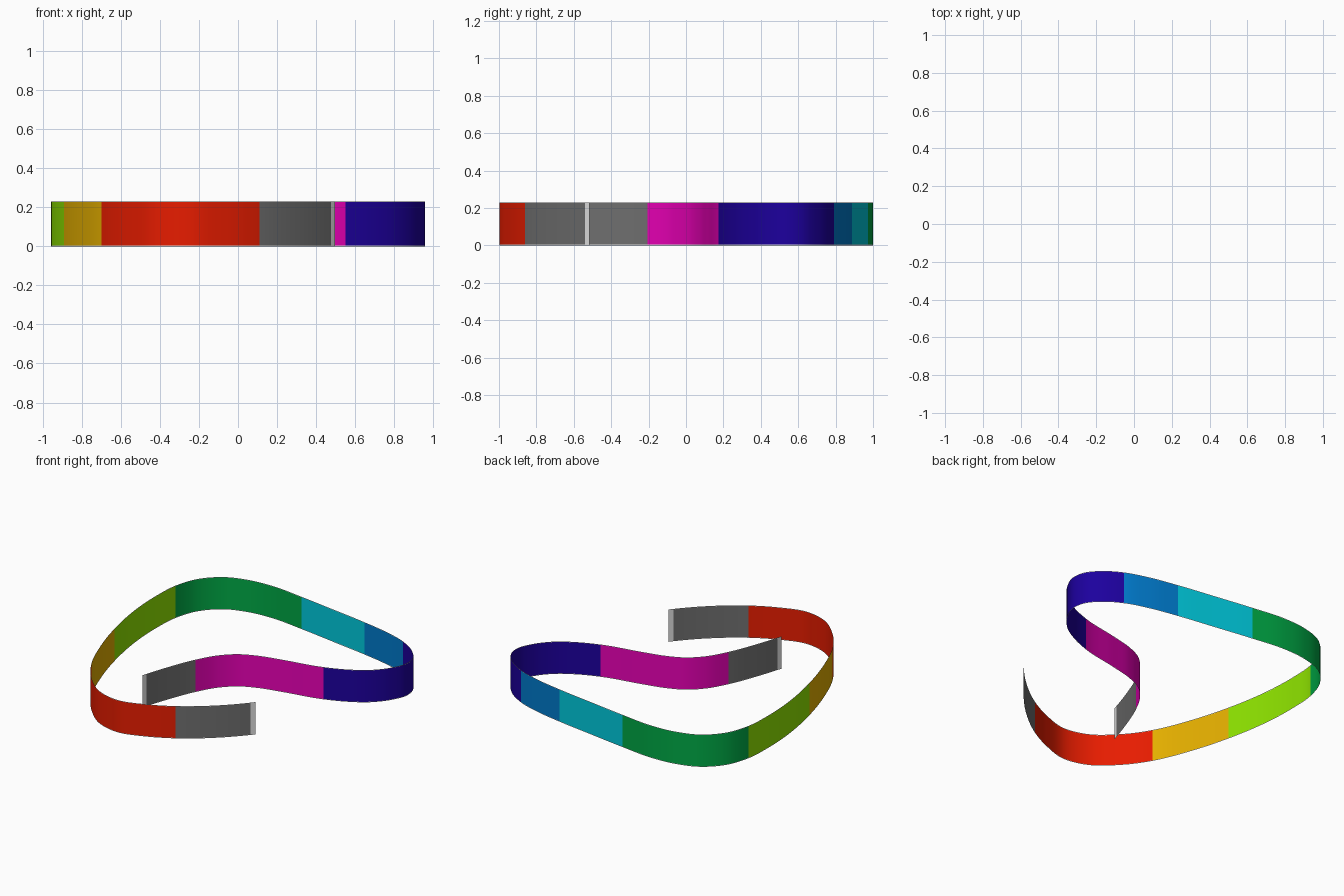
import bpy, bmesh
from mathutils import Vector

if "Cube" in bpy.data.objects:
    bpy.data.objects.remove(bpy.data.objects["Cube"])

HEIGHT = 0.23
RIM = 0.004      # thin pale border along both long edges
STEPS = 8        # curve divisions between path points

COLOURS = {
    "pale_grey": (0.88, 0.88, 0.88), "grey": (0.16, 0.16, 0.16),
    "red": (0.82, 0.012, 0.0), "orange": (0.80, 0.44, 0.0),
    "lime": (0.29, 0.82, 0.0), "green": (0.0, 0.40, 0.06),
    "cyan": (0.0, 0.62, 0.76), "blue": (0.0, 0.20, 0.62),
    "indigo": (0.012, 0.0, 0.34), "magenta": (0.80, 0.0, 0.46),
}

# Plan of the ribbon: each colour runs from the previous span's last point
START = (0.497, -0.515)
SPANS = [
    ("pale_grey", [(0.476, -0.540)]),
    ("grey", [(0.31, -0.71), (0.11, -0.86)]),
    ("red", [(-0.06, -0.945), (-0.25, -0.998), (-0.42, -0.955),
             (-0.56, -0.84), (-0.64, -0.745), (-0.70, -0.65)]),
    ("orange", [(-0.81, -0.39), (-0.89, -0.115)]),
    ("lime", [(-0.95, 0.25), (-0.957, 0.46), (-0.944, 0.644)]),
    ("green", [(-0.885, 0.81), (-0.767, 0.93), (-0.60, 0.988),
               (-0.43, 1.0), (-0.18, 0.972)]),
    ("cyan", [(0.10, 0.93), (0.375, 0.887)]),
    ("blue", [(0.58, 0.845), (0.745, 0.79)]),
    ("indigo", [(0.87, 0.71), (0.942, 0.62), (0.957, 0.53), (0.919, 0.43),
                (0.82, 0.31), (0.69, 0.23), (0.55, 0.175)]),
    ("magenta", [(0.26, 0.113), (0.10, 0.073), (-0.015, 0.02),
                 (-0.11, -0.07), (-0.19, -0.205)]),
    ("grey", [(-0.27, -0.40), (-0.325, -0.565)]),
    ("pale_grey", [(-0.334, -0.594)]),
]


def curve_point(a, b, c, d, t):
    """Smooth curve from b to c, tangents weighted by point spacing."""
    ab, bc, cd = [max((q - p).length, 1e-6) for p, q in ((a, b), (b, c), (c, d))]
    m0 = ((b - a) / ab * bc + (c - b) / bc * ab) / (ab + bc) * bc
    m1 = ((c - b) / bc * cd + (d - c) / cd * bc) / (bc + cd) * bc
    return (b * (2*t**3 - 3*t**2 + 1) + m0 * (t**3 - 2*t**2 + t)
            + c * (3*t**2 - 2*t**3) + m1 * (t**3 - t**2))


# Materials
index = {}
mesh = bpy.data.meshes.new("ribbon")
for i, (name, rgb) in enumerate(COLOURS.items()):
    mat = bpy.data.materials.new(name)
    mat.diffuse_color = (*rgb, 1)
    mat.use_nodes = True
    mat.node_tree.nodes["Principled BSDF"].inputs["Base Color"].default_value = mat.diffuse_color
    mesh.materials.append(mat)
    index[name] = i

# Sample the path, remembering the colour of every piece
points, colours = [Vector(START)], []
for name, pts in SPANS:
    for p in pts:
        points.append(Vector(p))
        colours.append(index[name])
padded = [2 * points[0] - points[1]] + points + [2 * points[-1] - points[-2]]
path, path_colours = [points[0]], []
for i, colour in enumerate(colours):
    for k in range(1, STEPS + 1):
        path.append(curve_point(*padded[i:i + 4], k / STEPS))
        path_colours.append(colour)

# Single upright wall with a pale rim at top and bottom
bm = bmesh.new()
levels = (0, RIM, HEIGHT - RIM, HEIGHT)
columns = [[bm.verts.new((p.x, p.y, z)) for z in levels] for p in path]
for left, right, colour in zip(columns, columns[1:], path_colours):
    for r in range(3):
        f = bm.faces.new((left[r], left[r + 1], right[r + 1], right[r]))
        f.material_index = colour if r == 1 else index["pale_grey"]
        f.smooth = True
bm.to_mesh(mesh)
bm.free()

ribbon = bpy.data.objects.new("ribbon", mesh)
bpy.context.collection.objects.link(ribbon)
